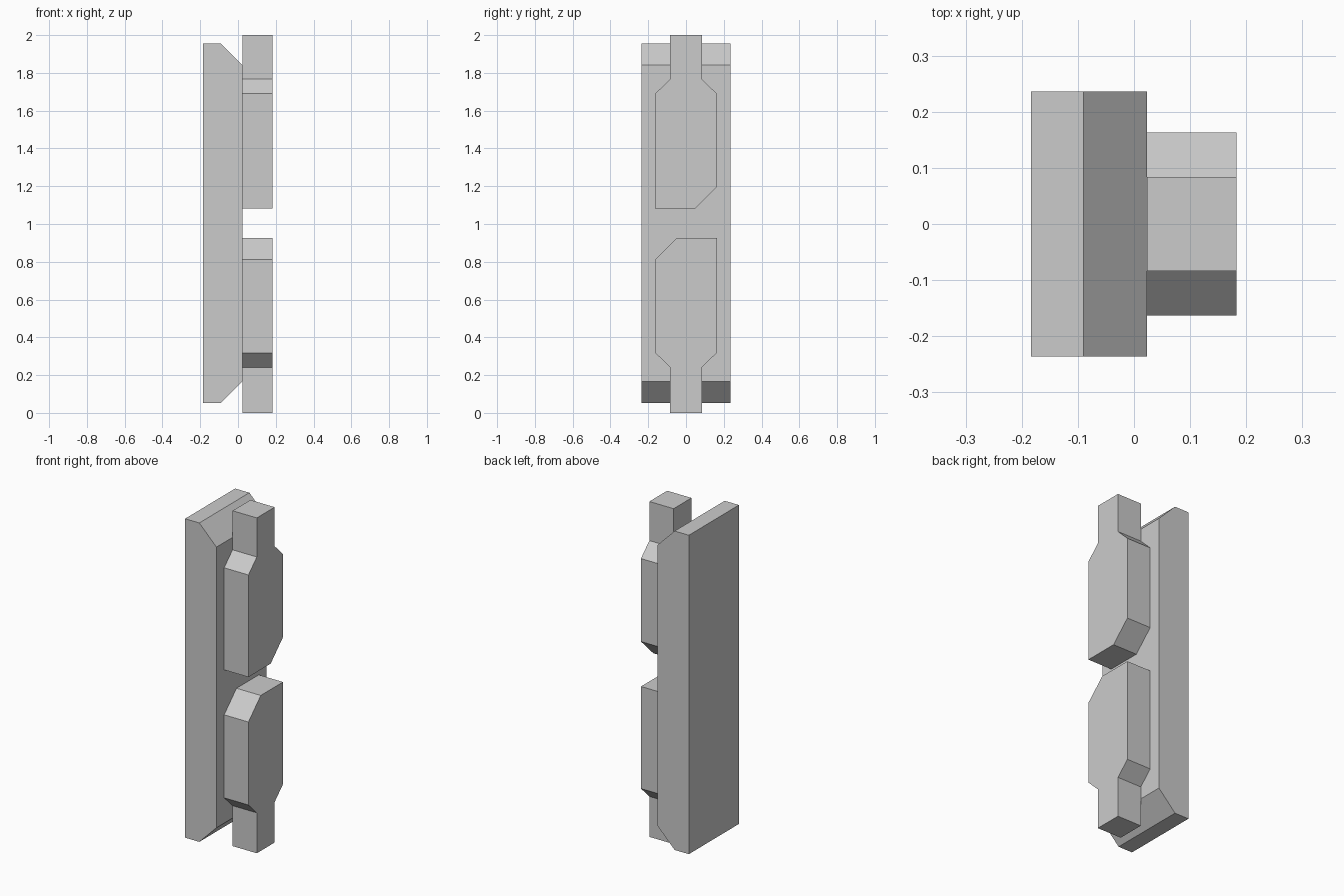
import bpy, bmesh
from mathutils import Vector

if "Cube" in bpy.data.objects:
    bpy.data.objects.remove(bpy.data.objects["Cube"])


def prism(name, points, direction):
    """Close a flat outline into a solid by extruding it along direction."""
    bm = bmesh.new()
    face = bm.faces.new([bm.verts.new(p) for p in points])
    ext = bmesh.ops.extrude_face_region(bm, geom=[face], use_keep_orig=True)
    verts = [e for e in ext["geom"] if isinstance(e, bmesh.types.BMVert)]
    bmesh.ops.translate(bm, verts=verts, vec=Vector(direction))
    bmesh.ops.recalc_face_normals(bm, faces=bm.faces)
    mesh = bpy.data.meshes.new(name)
    bm.to_mesh(mesh)
    bm.free()
    obj = bpy.data.objects.new(name, mesh)
    bpy.context.collection.objects.link(obj)
    return obj


FRONT_X, DEPTH = 0.023, 0.16
MIRROR_SUM = 2.008  # upper z + lower z

# Back plate with chamfered top and bottom edges
half_w = 0.236
plate = [(-0.184, 0.053), (-0.09, 0.053), (FRONT_X, 0.167),
         (FRONT_X, 1.841), (-0.09, 1.955), (-0.184, 1.955)]
prism("back_plate", [(x, -half_w, z) for x, z in plate], (0, 2 * half_w, 0))

# Raised panel: narrow stem, sloped shoulders, one cut inner corner
upper = [(-0.084, 2.0), (-0.084, 1.767), (-0.163, 1.69), (-0.163, 1.081),
         (0.047, 1.081), (0.163, 1.195), (0.163, 1.69), (0.084, 1.767),
         (0.084, 2.0)]
prism("upper_panel", [(FRONT_X, y, z) for y, z in upper], (DEPTH, 0, 0))

# Lower panel is the upper one turned half a turn, stem reaching the ground
lower = [(-y, 0.0 if z == 2.0 else MIRROR_SUM - z) for y, z in upper]
prism("lower_panel", [(FRONT_X, y, z) for y, z in lower], (DEPTH, 0, 0))
